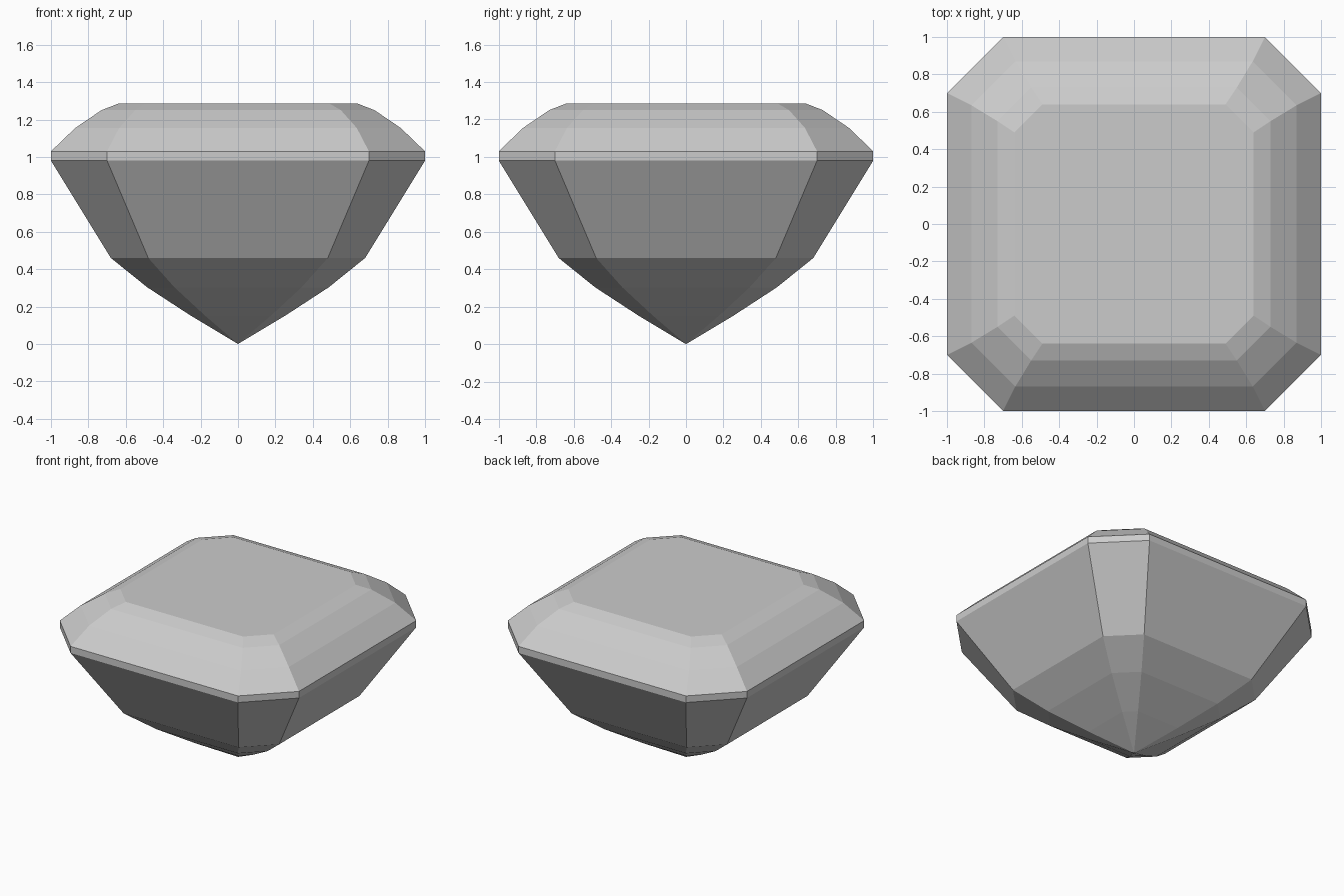
import bpy, bmesh

if "Cube" in bpy.data.objects:
    bpy.data.objects.remove(bpy.data.objects["Cube"])

# Gem profile: (half width, corner position, height), culet excluded
RINGS = [
    (0.255, 0.178, 0.153),   # lower pavilion
    (0.485, 0.340, 0.303),
    (0.68, 0.48, 0.46),
    (1.00, 0.70, 0.98),     # girdle
    (1.00, 0.70, 1.03),
    (0.87, 0.635, 1.155),   # crown steps
    (0.73, 0.55, 1.25),
    (0.64, 0.49, 1.285),    # table
]


def octagon(bm, a, b, z):
    pts = [(a, -b), (a, b), (b, a), (-b, a), (-a, b), (-a, -b), (-b, -a), (b, -a)]
    return [bm.verts.new((x, y, z)) for x, y in pts]


bm = bmesh.new()
rings = [octagon(bm, *r) for r in RINGS]

# Facets between neighbouring rings
for low, high in zip(rings, rings[1:]):
    for i in range(8):
        j = (i + 1) % 8
        bm.faces.new((low[i], low[j], high[j], high[i]))

# Pointed culet and flat table
tip = bm.verts.new((0, 0, 0))
for i in range(8):
    bm.faces.new((tip, rings[0][(i + 1) % 8], rings[0][i]))
bm.faces.new(rings[-1])

bmesh.ops.recalc_face_normals(bm, faces=bm.faces[:])
mesh = bpy.data.meshes.new("cut_gem")
bm.to_mesh(mesh)
bm.free()
gem = bpy.data.objects.new("cut_gem", mesh)
bpy.context.collection.objects.link(gem)
